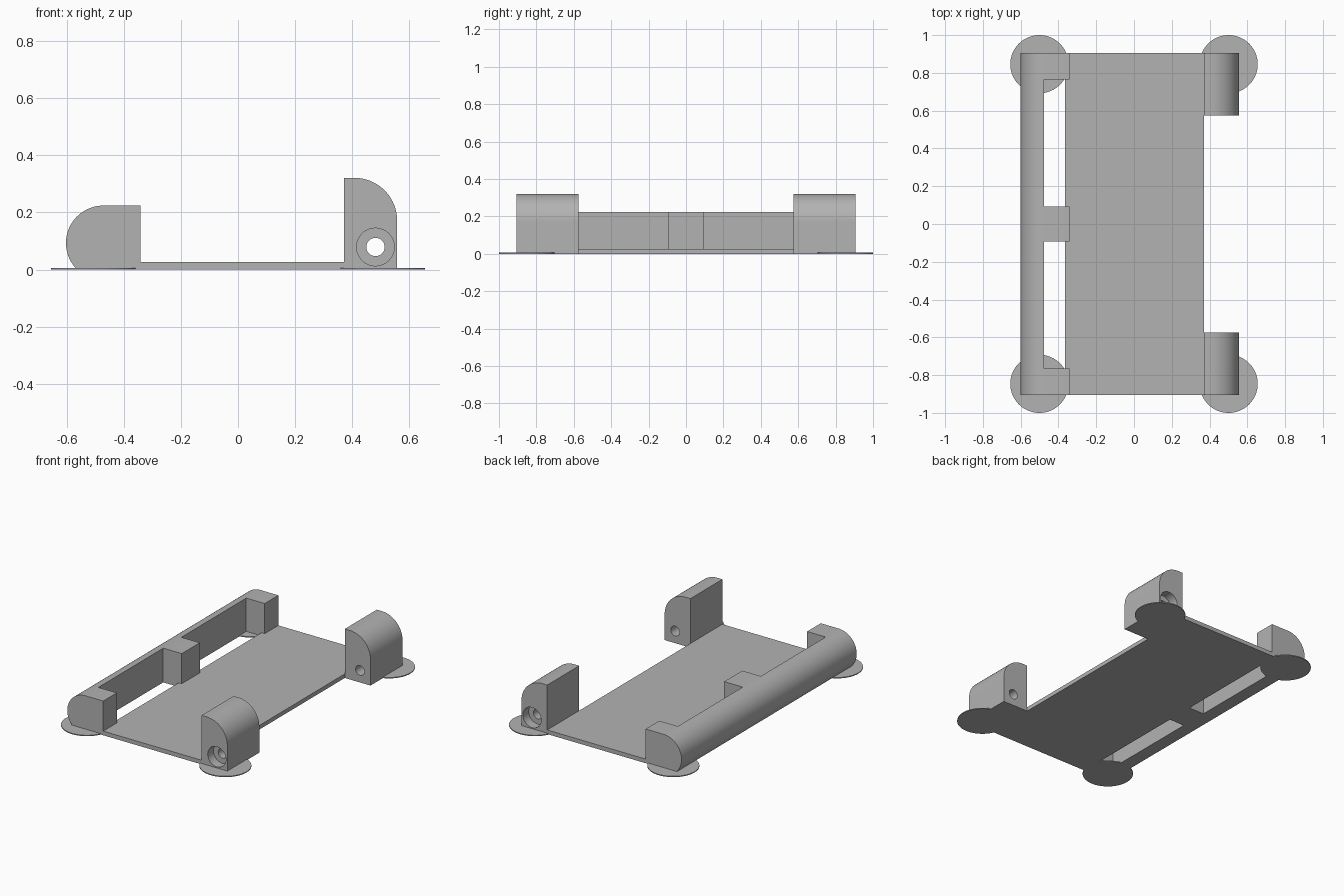
import bpy
import bmesh
from math import radians, cos, sin, asin, pi

cube = bpy.data.objects.get("Cube")
if cube:
    bpy.data.objects.remove(cube, do_unlink=True)

grey = bpy.data.materials.new("plain grey")
grey.use_nodes = True
colour = (0.45, 0.45, 0.45, 1)
grey.diffuse_color = colour
grey.node_tree.nodes["Principled BSDF"].inputs["Base Color"].default_value = colour

HALF = 0.906         # half length of the body
PLATE_TOP = 0.027
CLIP_X = 0.371       # inner face of the clips
RAIL_X = -0.342      # inner face of the rail blocks


def extrude(name, profile, y0, y1):
    """Solid made from an (x, z) outline running from y0 to y1."""
    bm = bmesh.new()
    face = bm.faces.new([bm.verts.new((x, y0, z)) for x, z in profile])
    new = bmesh.ops.extrude_face_region(bm, geom=[face])["geom"]
    verts = [v for v in new if isinstance(v, bmesh.types.BMVert)]
    bmesh.ops.translate(bm, verts=verts, vec=(0, y1 - y0, 0))
    bmesh.ops.recalc_face_normals(bm, faces=bm.faces)
    mesh = bpy.data.meshes.new(name)
    bm.to_mesh(mesh)
    bm.free()
    obj = bpy.data.objects.new(name, mesh)
    bpy.context.collection.objects.link(obj)
    mesh.materials.append(grey)
    return obj


def box(name, x0, x1, y0, y1, z0, z1):
    return extrude(name, [(x0, z0), (x1, z0), (x1, z1), (x0, z1)], y0, y1)


def arc(cx, cz, r, start, end, steps):
    angles = [start + (end - start) * i / steps for i in range(steps + 1)]
    return [(cx + r * cos(a), cz + r * sin(a)) for a in angles]


def circle(cx, cz, r, steps=48):
    return arc(cx, cz, r, 0, 2 * pi, steps)[:-1]


def cut(obj, cutter):
    """Subtract a cutter and throw it away."""
    cutter.hide_render = True
    mod = obj.modifiers.new("cut", "BOOLEAN")
    mod.operation = "DIFFERENCE"
    mod.solver = "EXACT"
    mod.object = cutter
    bpy.context.view_layer.objects.active = obj
    bpy.ops.object.modifier_apply(modifier=mod.name)
    bpy.data.objects.remove(cutter, do_unlink=True)


def smooth(obj):
    bpy.ops.object.select_all(action="DESELECT")
    obj.select_set(True)
    bpy.context.view_layer.objects.active = obj
    bpy.ops.object.shade_smooth_by_angle(angle=radians(25))


# Thin floor between rail and clips
box("base_plate", -0.365, CLIP_X, -HALF, HALF, 0, PLATE_TOP)

# Rounded rail with two slots that leave three blocks
r, top = 0.131, 0.224
cx, cz = r - 0.602, top - r
outline = arc(cx, cz, r, pi / 2, pi + asin(cz / r), 32)
rail = extrude("side_rail", outline + [(RAIL_X, 0), (RAIL_X, top)], -HALF, HALF)
for y0, y1 in ((-0.765, -0.0935), (0.0935, 0.765)):
    cut(rail, box("slot_cutter", -0.476, -0.3, y0, y1, -0.1, 0.4))
smooth(rail)

# Rounded end clips, each with a counterbored screw hole
r, top, outer = 0.15, 0.321, 0.557
outline = [(CLIP_X, 0), (outer, 0)] + arc(outer - r, top - r, r, 0, pi / 2, 24)
outline.append((CLIP_X, top))
for side, name in ((-1, "front_clip"), (1, "back_clip")):
    clip = extrude(name, outline, side * 0.575, side * HALF)
    hole = circle(0.481, 0.079, 0.032)
    bore = circle(0.481, 0.079, 0.066)
    cut(clip, extrude("hole_cutter", hole, side * 0.5, side * 1.1))
    cut(clip, extrude("bore_cutter", bore, side * (HALF - 0.06), side * 1.1))
    smooth(clip)

# Flat round pads under the corners
for x, x_name in ((-0.501, "right"), (0.501, "left")):
    for y, y_name in ((-0.846, "front"), (0.846, "back")):
        bpy.ops.mesh.primitive_cylinder_add(
            vertices=64, radius=0.154, depth=0.006, location=(x, y, 0.003))
        pad = bpy.context.object
        pad.name = f"{y_name}_{x_name}_pad"
        pad.data.materials.append(grey)
        smooth(pad)
